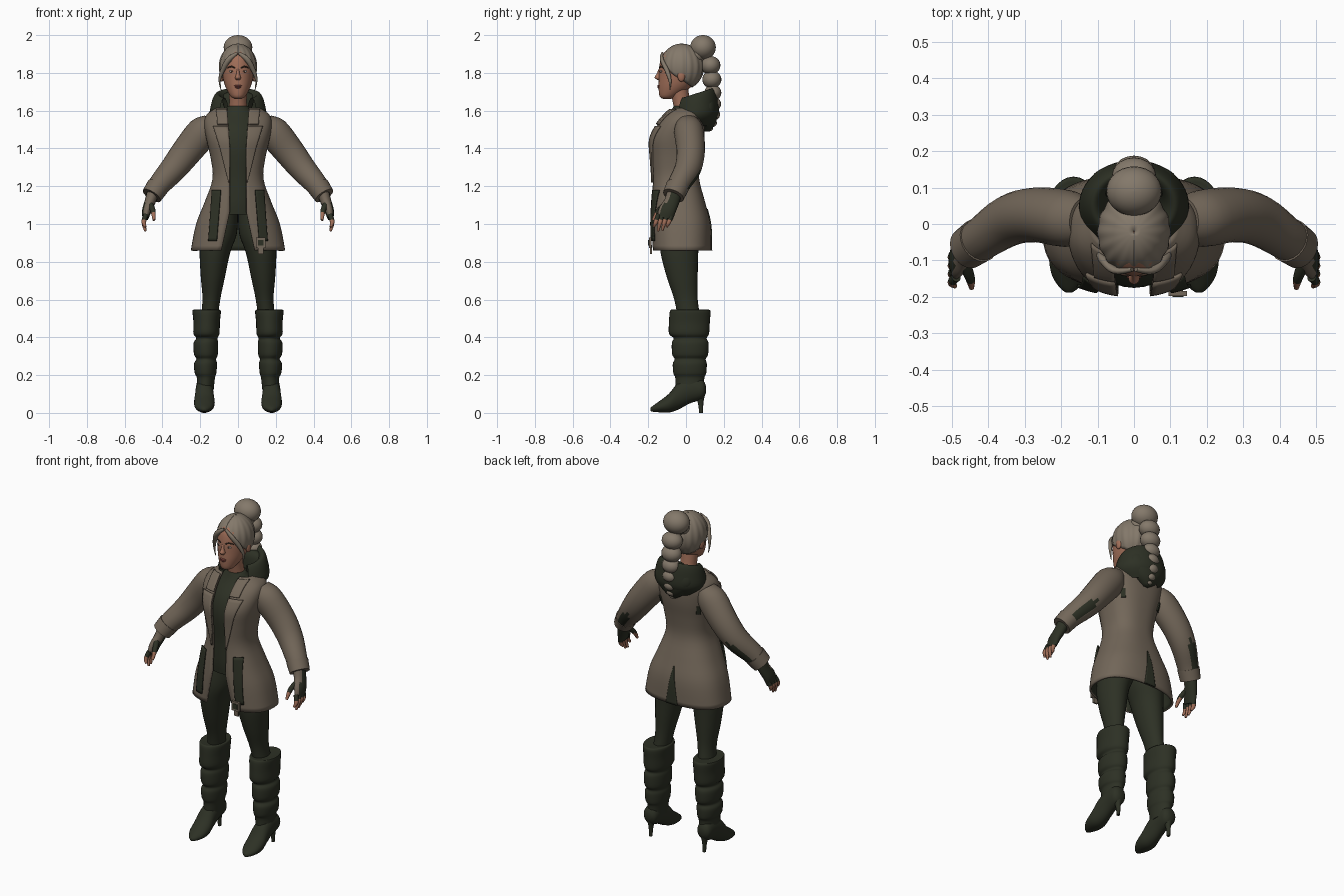
import bpy, bmesh
from math import sin, cos, pi, asin, radians
from mathutils import Vector

if "Cube" in bpy.data.objects:
    bpy.data.objects.remove(bpy.data.objects["Cube"])


def material(name, r, g, b):
    m = bpy.data.materials.new(name)
    m.use_nodes = True
    m.diffuse_color = (r, g, b, 1)
    bsdf = m.node_tree.nodes["Principled BSDF"]
    bsdf.inputs["Base Color"].default_value = (r, g, b, 1)
    bsdf.inputs["Roughness"].default_value = 0.8
    return m


TAUPE = material("taupe cloth", 0.17, 0.135, 0.1)
DARK = material("dark olive", 0.026, 0.03, 0.018)
SKIN = material("skin", 0.36, 0.16, 0.1)
HAIR = material("ash hair", 0.23, 0.19, 0.145)
LIPS = material("lips", 0.25, 0.07, 0.055)
WHITE = material("eye white", 0.45, 0.4, 0.36)
BROWN = material("dark brown", 0.05, 0.03, 0.02)
SIDES = (("left", 1), ("right", -1))


def spline(pts, k=4):
    """Smooth a list of equal-length tuples."""
    out = []
    for i in range(len(pts) - 1):
        quad = [pts[max(i - 1, 0)], pts[i], pts[i + 1], pts[min(i + 2, len(pts) - 1)]]
        for j in range(k):
            t = j / k
            out.append(tuple(b + t * (c - a + t * (2 * a - 5 * b + 4 * c - d + t * (3 * (b - c) + d - a))) / 2
                             for a, b, c, d in zip(*quad)))
    return out + [tuple(pts[-1])]


def surface(name, rows, mats, closed=True, rule=None, side=1):
    """Skin rows of points; closed rows get end caps."""
    bm = bmesh.new()
    grid = [[bm.verts.new((p[0] * side, p[1], p[2])) for p in row] for row in rows]
    n = len(grid[0])
    for a, b in zip(grid, grid[1:]):
        for i in range(n if closed else n - 1):
            j = (i + 1) % n
            bm.faces.new((a[i], a[j], b[j], b[i]))
    if closed:
        bm.faces.new(grid[0])
        bm.faces.new(grid[-1])
    bmesh.ops.recalc_face_normals(bm, faces=bm.faces)
    if not closed:
        out = sum(f.normal.dot(f.calc_center_median() * Vector((1, 1, 0))) * f.calc_area() for f in bm.faces)
        if out < 0:
            bmesh.ops.reverse_faces(bm, faces=bm.faces)
    bm.normal_update()
    for f in bm.faces:
        f.smooth = True
        if rule:
            f.material_index = rule(f)
    me = bpy.data.meshes.new(name)
    bm.to_mesh(me)
    bm.free()
    for m in mats:
        me.materials.append(m)
    ob = bpy.data.objects.new(name, me)
    bpy.context.collection.objects.link(ob)
    return ob


def stack(name, rings, mats, n=28, k=4, side=1):
    """Horizontal ellipses: centre x, centre y, z, radius x, radius y."""
    rows = [[(x + rx * sin(2 * pi * i / n), y - ry * cos(2 * pi * i / n), z) for i in range(n)]
            for x, y, z, rx, ry in spline(rings, k)]
    return surface(name, rows, mats, side=side)


def tube(name, path, mats, n=16, k=4, side=1, rule=None):
    """Sections across a path: x, y, z, thickness, width."""
    pts = spline(path, k)
    rows = []
    for i, p in enumerate(pts):
        t = (Vector(pts[min(i + 1, len(pts) - 1)][:3]) - Vector(pts[max(i - 1, 0)][:3])).normalized()
        u = t.cross(Vector((0, 1, 0))).normalized()
        v = u.cross(t)
        rows.append([Vector(p[:3]) + u * p[3] * cos(2 * pi * j / n) + v * p[4] * sin(2 * pi * j / n) for j in range(n)])
    return surface(name, rows, mats, side=side, rule=rule)


def ball(name, loc, radii, mat, n=20):
    rows = [[(loc[0] + radii[0] * sin(t) * cos(2 * pi * i / n), loc[1] + radii[1] * sin(t) * sin(2 * pi * i / n),
              loc[2] + radii[2] * cos(t)) for i in range(n)] for t in [0.03 + (pi - 0.06) * j / 14 for j in range(15)]]
    return surface(name, rows, [mat])


# Coat outline by height: z, half width, front y, back y
COAT = spline([(.86, .25, -.18, .135), (1, .222, -.185, .13), (1.12, .175, -.183, .1), (1.24, .135, -.178, .07),
               (1.35, .145, -.185, .078), (1.45, .168, -.188, .095), (1.53, .18, -.15, .1), (1.58, .165, -.11, .095),
               (1.615, .115, -.075, .09)])


def coat_row(z):
    for a, b in zip(COAT, COAT[1:]):
        if z <= b[0]:
            t = max(0, (z - a[0]) / (b[0] - a[0]))
            return [p + t * (q - p) for p, q in zip(a, b)]
    return COAT[-1]


def soft(v):
    return (1 if v > 0 else -1) * abs(v) ** 0.8


def coat_point(a, z, off=0):
    _, rx, f, b = coat_row(z)
    return ((rx + off) * soft(sin(a)), (f + b) / 2 - ((b - f) / 2 + off) * soft(cos(a)), z)


def front_angle(x, z):
    return asin(min(1, (x / coat_row(z)[1])) ** 1.25)


def gap(z):
    return 0.045 + max(0, 1.06 - z) * 0.22 + max(0, z - 1.4) * 0.06


def patch(name, z0, z1, lo, hi, off, mat, side=1, n=6, m=16):
    """Thin plate lying on the coat between two angles."""
    rows = []
    for i in range(m + 1):
        z = z0 + (z1 - z0) * i / m
        rows.append([coat_point(lo(z) + (hi(z) - lo(z)) * j / n, z, off) for j in range(n + 1)])
    ob = surface(name, rows, [mat], closed=False, side=side)
    s = ob.modifiers.new("thickness", "SOLIDIFY")
    s.thickness = 0.009
    return ob


# Coat body with front opening and dark lining
rows = []
for row in COAT:
    g = front_angle(gap(row[0]), row[0])
    rows.append([coat_point(g + (2 * pi - 2 * g) * i / 56, row[0]) for i in range(57)])
coat = surface("coat_body", rows, [TAUPE, DARK], closed=False)
lining = coat.modifiers.new("lining", "SOLIDIFY")
lining.thickness = 0.012
lining.material_offset = 1
patch("back_vent", .86, 1.08, lambda z: pi - (1.09 - z) * .4, lambda z: pi + (1.09 - z) * .4, .004, DARK)

for label, s in SIDES:
    # Lapels, collar wings and hanging pocket strips
    patch(label + "_lapel", 1.22, 1.52, lambda z: front_angle(gap(z) - .004, z),
          lambda z: front_angle(gap(z) + .002 + (z - 1.22) * .24, z), .01, TAUPE, s)
    patch(label + "_collar_wing", 1.53, 1.61, lambda z: front_angle(gap(z) - .004, z),
          lambda z: front_angle(gap(z) + .05, z), .012, TAUPE, s)
    patch(label + "_pocket_strip", .91, 1.18, lambda z: front_angle(.085 + (1.18 - z) * .08, z),
          lambda z: front_angle(.128 + (1.18 - z) * .08, z), .014, DARK, s)
    patch(label + "_back_tear", 1.4, 1.45, lambda z: 2.25, lambda z: 2.45, .006, DARK, s)

    # Sleeve with dark seam panel underneath
    seam = Vector((0.3 * s, 0.8, -0.5)).normalized()
    tube(label + "_sleeve", [(.14, .01, 1.54, .05, .06), (.185, .015, 1.49, .083, .078), (.27, .025, 1.385, .08, .075),
                             (.34, .01, 1.295, .071, .07), (.41, -.035, 1.215, .06, .06), (.45, -.062, 1.16, .053, .055)],
         [TAUPE, DARK], 24, side=s, rule=lambda f: int(f.normal.dot(seam) > 0.93 and f.calc_center_median().z < 1.45))
    tube(label + "_cuff", [(.425, -.045, 1.198, .06, .062), (.457, -.067, 1.15, .055, .058)], [TAUPE], 24, 2, s)

    # Fingerless glove, fingers and thumb
    tube(label + "_glove", [(.445, -.058, 1.18, .034, .04), (.465, -.075, 1.12, .029, .04), (.483, -.1, 1.07, .025, .045),
                            (.49, -.112, 1.03, .016, .042)], [DARK, TAUPE], side=s, rule=lambda f: int(f.normal.y < -.35))
    for i, tip in enumerate((.985, .962, .966, .985)):
        y = -.146 + .023 * i
        tube(f"{label}_finger_{i + 1}", [(.487, y, 1.05, .013, .013), (.499, y - .014, 1.01, .012, .012),
                                         (.49, y - .025, tip, .006, .006)], [DARK, SKIN], 10, side=s,
             rule=lambda f: int(f.calc_center_median().z < 1.02))
    tube(label + "_thumb", [(.468, -.1, 1.11, .016, .018), (.45, -.145, 1.07, .014, .014), (.445, -.175, 1.02, .007, .007)],
         [DARK, SKIN], 10, side=s, rule=lambda f: int(f.calc_center_median().z < 1.06))

    # Leggings
    stack(label + "_legging", [(.08, -.025, 1.08, .08, .1), (.1, -.03, .95, .094, .11), (.122, -.035, .85, .081, .1),
                               (.133, -.02, .72, .064, .082), (.141, 0, .6, .047, .062), (.155, .02, .48, .045, .06)],
          [DARK], side=s)

    # Boot: gathered shaft, pointed foot, stiletto heel
    stack(label + "_boot_shaft", [(.168, .02, .545, .062, .09), (.166, .022, .54, .075, .107), (.166, .018, .48, .07, .108),
                                  (.167, .016, .42, .069, .106), (.165, .022, .395, .056, .087), (.17, .022, .37, .065, .097),
                                  (.17, .022, .31, .063, .095), (.168, .022, .285, .052, .082), (.172, .02, .26, .061, .09),
                                  (.172, .02, .21, .057, .087), (.17, .02, .185, .048, .077), (.175, .02, .12, .046, .075)],
          [DARK], side=s)
    rows = []
    for y, z, rx, rz in spline([(.105, .125, .02, .02), (.085, .125, .042, .052), (.02, .12, .046, .07), (-.04, .09, .05, .072),
                                (-.09, .052, .055, .05), (-.14, .033, .047, .03), (-.175, .022, .025, .016),
                                (-.188, .018, .008, .008)]):
        rows.append([(.178 + rx * cos(pi * i / 10), y, max(.002, z + rz * sin(pi * i / 10))) for i in range(20)])
    surface(label + "_boot_foot", rows, [DARK], side=s)
    stack(label + "_boot_heel", [(.178, .07, .11, .032, .035), (.178, .077, .06, .014, .016), (.178, .08, 0, .009, .01)],
          [DARK], 14, side=s)

    # Eyes, brows, ears and loose front strands
    ball(label + "_eye", (s * .034, -.132, 1.808), (.014, .006, .006), WHITE)
    ball(label + "_iris", (s * .034, -.1365, 1.808), (.005, .003, .0055), BROWN, 10)
    tube(label + "_brow", [(.014, -.141, 1.826, .003, .003), (.036, -.136, 1.834, .004, .004), (.056, -.119, 1.826, .002, .002)],
         [BROWN], 8, side=s)
    ball(label + "_ear", (s * .087, -.025, 1.785), (.012, .02, .032), SKIN)
    tube(label + "_hair_strand", [(.005, -.125, 1.905, .008, .006), (.05, -.128, 1.87, .014, .01), (.083, -.1, 1.81, .012, .012),
                                  (.097, -.085, 1.76, .006, .008), (.09, -.085, 1.71, .002, .002)], [HAIR], 10, side=s)

# Buckle on the left strip
for name, loc, size, mat in (("buckle_frame", (.12, -.19, .9), (.05, .014, .055), TAUPE),
                             ("buckle_centre", (.12, -.195, .9), (.03, .01, .03), DARK),
                             ("buckle_strap", (.12, -.185, .865), (.028, .01, .05), TAUPE)):
    bpy.ops.mesh.primitive_cube_add(size=1, location=loc)
    ob = bpy.context.object
    ob.name = name
    ob.scale = size
    ob.data.materials.append(mat)

# Shirt and neck
stack("shirt", [(0, -.035, 1.05, .14, .125), (0, -.045, 1.12, .13, .122), (0, -.055, 1.25, .11, .112), (0, -.055, 1.4, .13, .12),
                (0, -.045, 1.5, .13, .105), (0, -.02, 1.58, .09, .07), (0, -.015, 1.625, .053, .05)], [DARK])
stack("neck", [(0, -.01, 1.58, .05, .048), (0, -.025, 1.65, .046, .046), (0, -.04, 1.73, .05, .05)], [SKIN])

# Folded hood: open in front, rim tilted up at the back
rows = []
for z, r, tilt in spline([(1.52, .1, 0), (1.57, .148, .1), (1.63, .143, .25), (1.675, .128, .32), (1.69, .11, .32),
                          (1.67, .09, .3), (1.6, .07, .1)]):
    row = []
    for i in range(41):
        a = radians(42) + radians(276) * i / 40
        y = .05 - r * .83 * cos(a)
        row.append((r * sin(a), y, z + tilt * (y - .05)))
    rows.append(row)
surface("hood_collar", rows, [DARK], closed=False)
stack("hood_bag", [(0, .105, 1.49, .015, .02), (0, .11, 1.53, .07, .045), (0, .115, 1.6, .12, .055), (0, .11, 1.67, .1, .045),
                   (0, .1, 1.7, .05, .02)], [DARK])

# Head, nose and mouth
stack("head", [(0, -.1, 1.662, .015, .02), (0, -.094, 1.675, .038, .045), (0, -.062, 1.72, .064, .083), (0, -.04, 1.77, .079, .104),
               (0, -.03, 1.83, .085, .112), (0, -.03, 1.89, .077, .098), (0, -.03, 1.93, .045, .06)], [SKIN], 32)
stack("nose", [(0, -.134, 1.825, .007, .008), (0, -.142, 1.795, .009, .014), (0, -.147, 1.775, .016, .019),
               (0, -.142, 1.762, .01, .008)], [SKIN], 14)
ball("upper_lip", (0, -.144, 1.732), (.02, .008, .005), LIPS)
ball("lower_lip", (0, -.143, 1.724), (.016, .009, .006), LIPS)

# Combed hair cap with a curved hairline
rows = []
for j in range(15):
    row = []
    for i in range(97):
        az = 2 * pi * i / 96
        t = radians(58 + 95 * abs(sin(az / 2))) * (.01 + .99 * j / 14)
        w = 1 + .018 * sin(t) * cos(az * 16)
        row.append((.1 * w * sin(t) * sin(az), -.022 - .116 * w * sin(t) * cos(az), 1.832 + .123 * cos(t)))
    rows.append(row)
cap = surface("hair_cap", rows, [HAIR], closed=False)
cap.modifiers.new("thickness", "SOLIDIFY").thickness = 0.01

# Bun and braided ponytail
ball("hair_bun", (0, .09, 1.935), (.076, .068, .065), HAIR, 28)
ball("bun_base", (0, .05, 1.89), (.06, .05, .045), HAIR)
for i, (y, z, r) in enumerate(((.13, 1.84, .058), (.137, 1.765, .056), (.142, 1.695, .05), (.147, 1.635, .043),
                               (.148, 1.58, .036), (.14, 1.535, .026), (.13, 1.505, .014))):
    ball(f"braid_{i + 1}", (0, y, z), (r * 1.05, r * .9, r * .85), HAIR)

# Smooth shading that keeps sharp edges
bpy.ops.object.select_all(action="DESELECT")
for ob in bpy.context.scene.objects:
    if ob.type == "MESH":
        ob.select_set(True)
        bpy.context.view_layer.objects.active = ob
bpy.ops.object.shade_smooth_by_angle(angle=radians(50))
